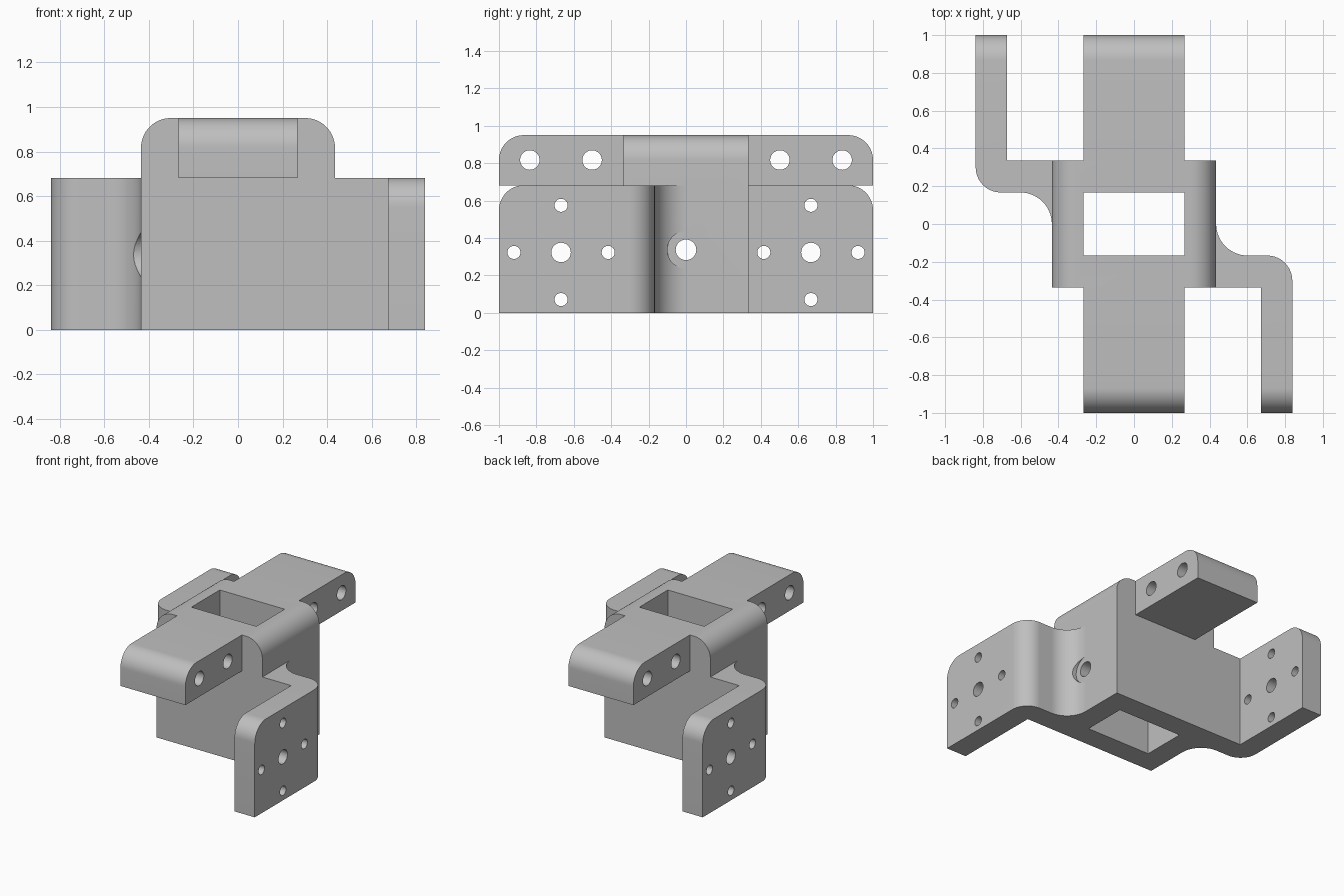
import bpy, bmesh
from math import radians, cos, sin
from mathutils import Matrix, Vector

if "Cube" in bpy.data.objects:
    bpy.data.objects.remove(bpy.data.objects["Cube"], do_unlink=True)

grey = bpy.data.materials.new("plain_grey")
grey.use_nodes = True
colour = (0.52, 0.52, 0.52, 1)
grey.diffuse_color = colour
grey.node_tree.nodes["Principled BSDF"].inputs["Base Color"].default_value = colour

HALF_X, HALF_Y, TOP = 0.435, 0.335, 0.95   # central block
WELL_X, WELL_Y = 0.267, 0.167              # square well, also tongue width
SHELF = 0.682                              # arm top and tongue underside
ROUND = 0.133
ARM_IN, ARM_OUT = 0.672, 0.838


def to_object(name, bm):
    bmesh.ops.recalc_face_normals(bm, faces=bm.faces)
    mesh = bpy.data.meshes.new(name)
    bm.to_mesh(mesh)
    bm.free()
    mesh.materials.append(grey)
    obj = bpy.data.objects.new(name, mesh)
    bpy.context.collection.objects.link(obj)
    return obj


def prism(outline, z0, z1):
    bm = bmesh.new()
    face = bm.faces.new([bm.verts.new((x, y, z0)) for x, y in outline])
    up = bmesh.ops.extrude_face_region(bm, geom=[face])["geom"]
    verts = [v for v in up if isinstance(v, bmesh.types.BMVert)]
    bmesh.ops.translate(bm, verts=verts, vec=(0, 0, z1 - z0))
    return bm


def box(x0, x1, y0, y1, z0, z1):
    return prism([(x0, y0), (x1, y0), (x1, y1), (x0, y1)], z0, z1)


def round_edges(bm, rule):
    """Round every edge whose two ends both satisfy the rule."""
    edges = [e for e in bm.edges if all(rule(v.co) for v in e.verts)]
    bmesh.ops.bevel(bm, geom=edges, offset=ROUND, segments=14,
                    profile=0.5, affect='EDGES')


def arc(cx, cy, r, a0, a1, n=20):
    steps = [radians(a0 + (a1 - a0) * i / n) for i in range(n + 1)]
    return [(cx + r * cos(a), cy + r * sin(a)) for a in steps]


def cut(obj, bm):
    cutter = to_object("cutter", bm)
    cutter.hide_render = True
    mod = obj.modifiers.new("cut", 'BOOLEAN')
    mod.operation, mod.solver, mod.object = 'DIFFERENCE', 'EXACT', cutter
    bpy.context.view_layer.objects.active = obj
    bpy.ops.object.modifier_apply(modifier=mod.name)
    bpy.data.objects.remove(cutter, do_unlink=True)


def drill(obj, x, y, z, r, length=2.4):
    """Cut a round hole running along x, centred at the given point."""
    bm = bmesh.new()
    place = Matrix.Translation((x, y, z)) @ Matrix.Rotation(radians(90), 4, 'Y')
    bmesh.ops.create_cone(bm, cap_ends=True, segments=40, radius1=r,
                          radius2=r, depth=length, matrix=place)
    cut(obj, bm)


parts = []

# Central block with rounded shoulders, vertical well and cross hole
bm = box(-HALF_X, HALF_X, -HALF_Y, HALF_Y, 0, TOP)
round_edges(bm, lambda c: c.z > 0.9 and c.x > 0) 
round_edges(bm, lambda c: c.z > 0.9 and c.x < -HALF_X + 0.01)
block = to_object("central_block", bm)
cut(block, box(-WELL_X, WELL_X, -WELL_Y, WELL_Y, -0.1, TOP + 0.1))
drill(block, 0, 0, 0.337, 0.055)
parts.append(block)

# Front tongue and front arm, each repeated by a half turn for the back
for side, turn in (("front", 0), ("back", 180)):
    bm = box(-WELL_X, WELL_X, -1, -HALF_Y, SHELF, TOP)
    round_edges(bm, lambda c: c.z > 0.9 and c.y < -0.9)
    tongue = to_object(side + "_tongue", bm)
    for y in (-0.835, -0.502):
        drill(tongue, 0, y, 0.817, 0.052)

    # Cranked arm outline: concave fillet, rounded elbow, straight plate
    outline = [(HALF_X, -HALF_Y)]
    outline += arc(HALF_X + WELL_Y, 0, WELL_Y, 180, 270)
    outline += arc(ARM_OUT - ROUND, -WELL_Y - ROUND, ROUND, 90, 0)
    outline += [(ARM_OUT, -1), (ARM_IN, -1), (ARM_IN, -HALF_Y)]
    bm = prism(outline, 0, SHELF)
    round_edges(bm, lambda c: c.z > 0.6 and c.y < -0.9)
    arm = to_object(side + "_arm", bm)
    drill(arm, 0.755, -0.668, 0.323, 0.052, 0.5)
    for dy, dz in ((1, 0), (-1, 0), (0, 1), (0, -1)):
        drill(arm, 0.755, -0.668 + 0.252 * dy, 0.323 + 0.252 * dz, 0.035, 0.5)
    # Clearance around the cross hole
    drill(arm, 0.5, 0, 0.337, 0.1, 0.3)

    for obj in (tongue, arm):
        obj.data.transform(Matrix.Rotation(radians(turn), 4, 'Z'))
        parts.append(obj)

# Smooth curved surfaces, keep edges sharp
bpy.ops.object.select_all(action='DESELECT')
for obj in parts:
    obj.select_set(True)
bpy.context.view_layer.objects.active = block
bpy.ops.object.shade_smooth_by_angle(angle=radians(30))
